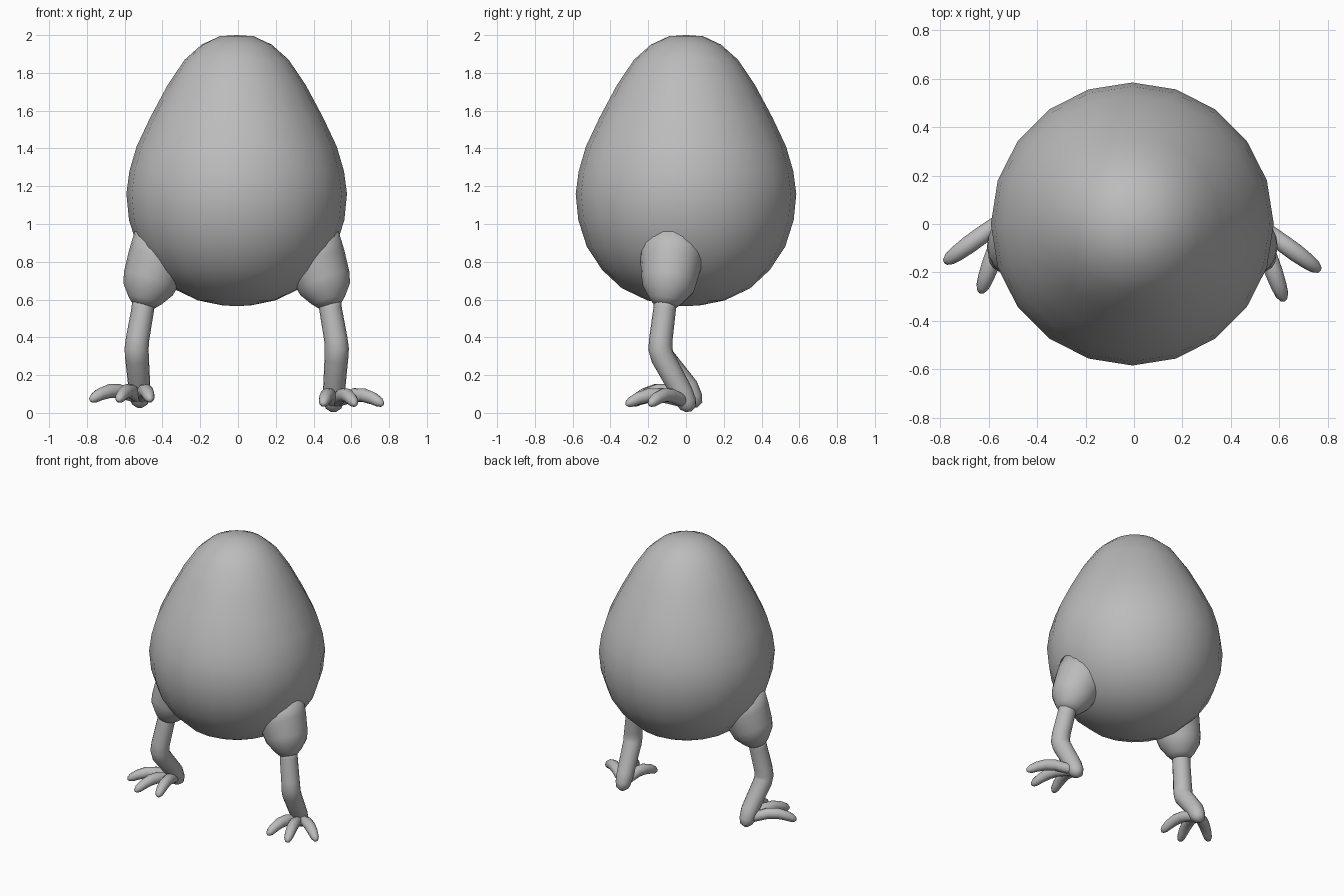
import bpy, bmesh, math
from mathutils import Vector

if "Cube" in bpy.data.objects:
    bpy.data.objects.remove(bpy.data.objects["Cube"])

grey = bpy.data.materials.new("plain_grey")
grey.diffuse_color = (0.5, 0.5, 0.5, 1)
grey.use_nodes = True
grey.node_tree.nodes["Principled BSDF"].inputs["Base Color"].default_value = grey.diffuse_color
CX = -0.007  # symmetry plane of the body


def sweep(name, path, radii, sides, upright=False):
    """Tube of rings along a path, closed at both ends."""
    pts = [Vector(p) for p in path]
    bm = bmesh.new()
    rings = []
    for i, p in enumerate(pts):
        d = (pts[min(i + 1, len(pts) - 1)] - pts[max(i - 1, 0)]).normalized()
        ref = Vector((0, 1, 0)) if upright else Vector((0, 0, 1))
        u = ref.cross(d).normalized()
        v = d.cross(u)
        rings.append([bm.verts.new(p + radii[i] * (u * math.cos(a) + v * math.sin(a)))
                      for a in (2 * math.pi * k / sides for k in range(sides))])
    for a, b in zip(rings, rings[1:]):
        for k in range(sides):
            n = (k + 1) % sides
            bm.faces.new((a[k], a[n], b[n], b[k]))
    bm.faces.new(rings[0][::-1])
    bm.faces.new(rings[-1])
    bmesh.ops.recalc_face_normals(bm, faces=bm.faces)
    for f in bm.faces:
        f.smooth = True
    me = bpy.data.meshes.new(name)
    bm.to_mesh(me)
    bm.free()
    me.materials.append(grey)
    ob = bpy.data.objects.new(name, me)
    bpy.context.collection.objects.link(ob)
    return ob


# Egg body: (radius, height) profile
egg = [(0.005, 0.565), (0.08, 0.57), (0.206, 0.596), (0.34, 0.66), (0.444, 0.757),
       (0.525, 0.88), (0.57, 1.02), (0.584, 1.16), (0.568, 1.28), (0.53, 1.41),
       (0.457, 1.565), (0.365, 1.737), (0.275, 1.87), (0.185, 1.95),
       (0.09, 1.994), (0.005, 2.0)]
sweep("egg_body", [(CX, 0, z) for r, z in egg], [r for r, z in egg], 20, True)

# Legs: mirrored, with the left foot slightly raised and set back
for side, s, dy, dz in (("right", 1, 0.0, 0.0), ("left", -1, 0.033, 0.022)):
    def place(pts, foot=False):
        return [(CX + s * (x + 0.007), y + dy * foot, z + dz * foot) for x, y, z in pts]

    # Thigh: tapered stump with a rounded lower end
    sweep(side + "_thigh",
          place([(0.355, -0.066, 0.93), (0.41, -0.078, 0.80), (0.452, -0.09, 0.70),
                 (0.462, -0.095, 0.655), (0.478, -0.105, 0.595), (0.483, -0.108, 0.565)]),
          [0.18, 0.165, 0.146, 0.135, 0.09, 0.06], 20, True)

    # Shin: bent tube from thigh to heel
    ankle = place([(0.508, -0.022, 0.11), (0.506, 0.004, 0.055), (0.506, 0.012, 0.025),
                   (0.506, 0.014, 0.006)], True)
    sweep(side + "_shin",
          place([(0.485, -0.105, 0.62), (0.49, -0.113, 0.55), (0.518, -0.133, 0.39),
                 (0.523, -0.136, 0.34), (0.521, -0.124, 0.295)]) + ankle,
          [0.06, 0.06, 0.062, 0.064, 0.063, 0.058, 0.052, 0.042, 0.015], 16, True)

    # Toes: three arched, tapering claws fanned from the heel
    for name, tx, ty in (("outer", 0.768, -0.192), ("middle", 0.62, -0.318),
                         ("inner", 0.45, -0.30)):
        bx, by = 0.506, 0.0
        steps = [(0.0, 0.055, 0.03), (0.2, 0.075, 0.034), (0.42, 0.094, 0.037),
                 (0.62, 0.093, 0.037), (0.8, 0.076, 0.033), (0.92, 0.057, 0.027),
                 (0.98, 0.046, 0.016), (1.0, 0.042, 0.004)]
        sweep(f"{side}_{name}_toe",
              place([(bx + (tx - bx) * t, by + (ty - by) * t, z) for t, z, r in steps], True),
              [r for t, z, r in steps], 12)
